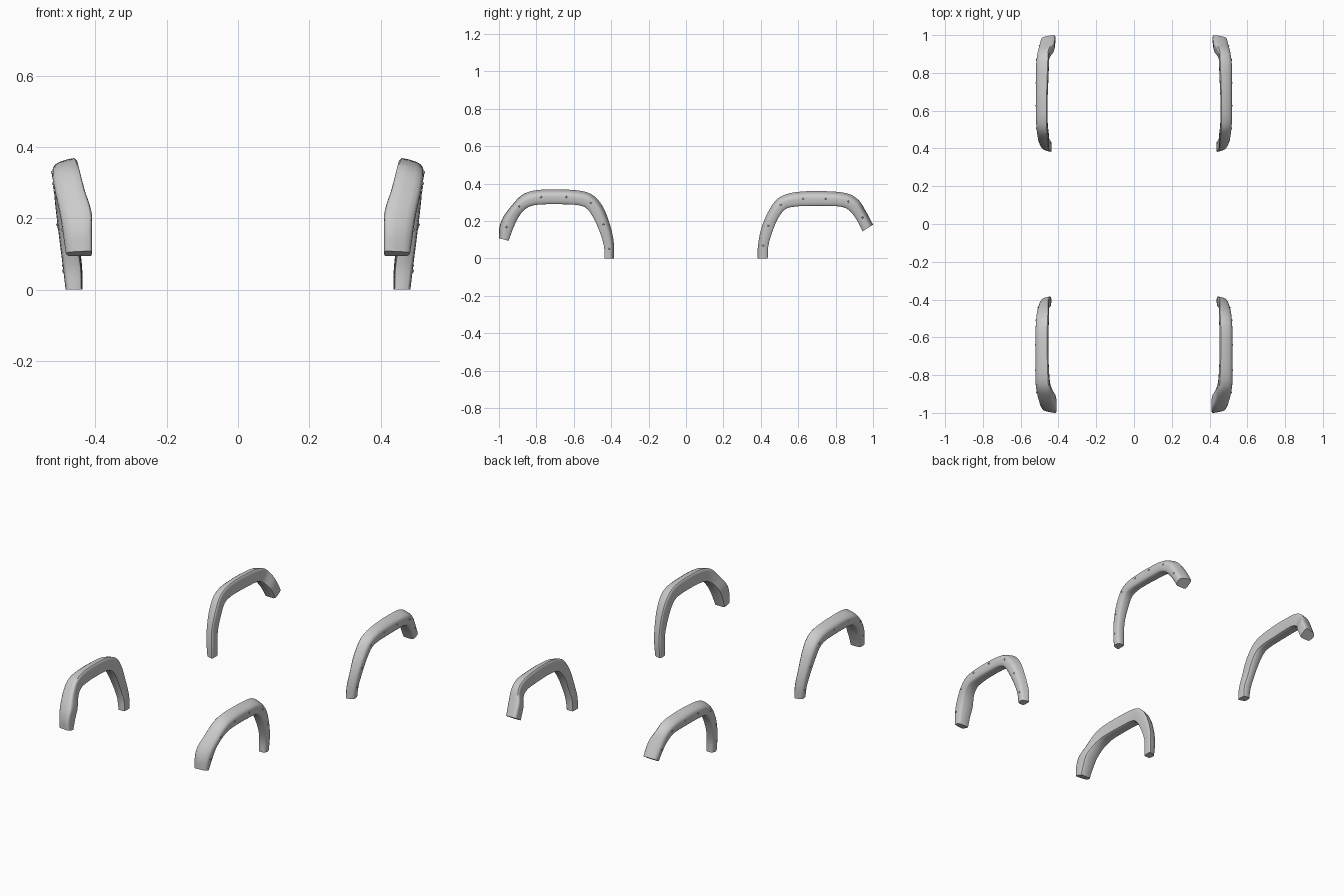
import bpy, bmesh, math
from mathutils import Vector

# stations: outer edge y,z / inner edge y,z / inboard x / outboard x
FRONT = [
    (-1.000, .108, -.948, .094, .410, .483),
    (-.998, .165, -.929, .148, .410, .491),
    (-.978, .220, -.904, .205, .411, .500),
    (-.930, .285, -.872, .252, .430, .512),
    (-.875, .340, -.832, .279, .443, .520),
    (-.805, .364, -.780, .288, .449, .521),
    (-.690, .369, -.690, .290, .453, .521),
    (-.560, .361, -.578, .285, .453, .521),
    (-.490, .332, -.527, .263, .450, .518),
    (-.440, .268, -.490, .207, .450, .513),
    (-.402, .165, -.455, .125, .449, .502),
    (-.385, .075, -.438, .060, .440, .492),
    (-.385, .000, -.437, .000, .438, .484)]
REAR = [
    (.382, .000, .437, .000, .436, .482),
    (.385, .070, .440, .065, .438, .490),
    (.400, .150, .459, .135, .448, .500),
    (.432, .235, .490, .210, .450, .510),
    (.482, .312, .530, .262, .455, .516),
    (.545, .346, .582, .277, .458, .519),
    (.640, .359, .650, .280, .458, .519),
    (.755, .359, .740, .280, .454, .519),
    (.860, .348, .825, .277, .450, .518),
    (.922, .313, .872, .257, .446, .512),
    (.960, .255, .910, .210, .422, .503),
    (1.00, .180, .945, .145, .416, .493)]
FRONT_BOLTS = [(-.96, .165), (-.895, .28), (-.77, .325), (-.64, .33),
               (-.51, .29), (-.435, .18), (-.41, .05)]
REAR_BOLTS = [(.415, .07), (.445, .175), (.51, .28), (.63, .315),
              (.75, .32), (.87, .30), (.945, .215)]

# cross-section: s = inboard to outboard, t = inner edge to outer edge
SECTION = [(.16, 0), (.04, .06), (0, .35), (0, .8), (.03, .94), (.1, 1.0), (.4, .95),
           (.72, .86), (.9, .76), (.98, .64), (1, .5), (.96, .25), (.9, .07), (.82, 0)]


def resample(rows, n=5):
    out = []
    for i in range(len(rows) - 1):
        a, b, c, d = (rows[max(0, min(len(rows) - 1, i + k))] for k in (-1, 0, 1, 2))
        for k in range(n):
            u = k / n
            out.append([.5 * (2 * q + (r - p) * u + (2 * p - 5 * q + 4 * r - s) * u * u
                              + (3 * q - p - 3 * r + s) * u ** 3)
                        for p, q, r, s in zip(a, b, c, d)])
    return out + [list(rows[-1])]


def finish(bm, name, angle):
    bmesh.ops.recalc_face_normals(bm, faces=bm.faces)
    me = bpy.data.meshes.new(name)
    bm.to_mesh(me)
    bm.free()
    ob = bpy.data.objects.new(name, me)
    bpy.context.collection.objects.link(ob)
    ob.modifiers.new("mirror", 'MIRROR').use_mirror_merge = False
    bpy.ops.object.select_all(action='DESELECT')
    ob.select_set(True)
    bpy.context.view_layer.objects.active = ob
    bpy.ops.object.shade_smooth_by_angle(angle=math.radians(angle))


def flare(name, stations, bolts):
    rows = resample(stations)
    # swept arch
    bm = bmesh.new()
    rings = []
    for oy, oz, iy, iz, xi, xo in rows:
        rings.append([bm.verts.new((xi + (xo - xi) * s, iy + (oy - iy) * t,
                                    max(0, iz + (oz - iz) * t))) for s, t in SECTION])
    n = len(SECTION)
    for a, b in zip(rings, rings[1:]):
        for j in range(n):
            k = (j + 1) % n
            bm.faces.new((a[j], a[k], b[k], b[j]))
    bm.faces.new(rings[0])
    bm.faces.new(rings[-1])
    finish(bm, name, 50)
    # small domed bolts on the outboard face
    bm = bmesh.new()
    for y, z in bolts:
        r = min(rows, key=lambda q: (Vector(((q[0] + q[2]) / 2, (q[1] + q[3]) / 2))
                                     - Vector((y, z))).length)
        made = bmesh.ops.create_uvsphere(bm, u_segments=10, v_segments=6, radius=.005)['verts']
        bmesh.ops.translate(bm, verts=made,
                            vec=(r[5] - .001, (r[0] + r[2]) / 2, (r[1] + r[3]) / 2))
    finish(bm, name + "_bolts", 60)


flare("front_fender_flare", FRONT, FRONT_BOLTS)
flare("rear_fender_flare", REAR, REAR_BOLTS)
